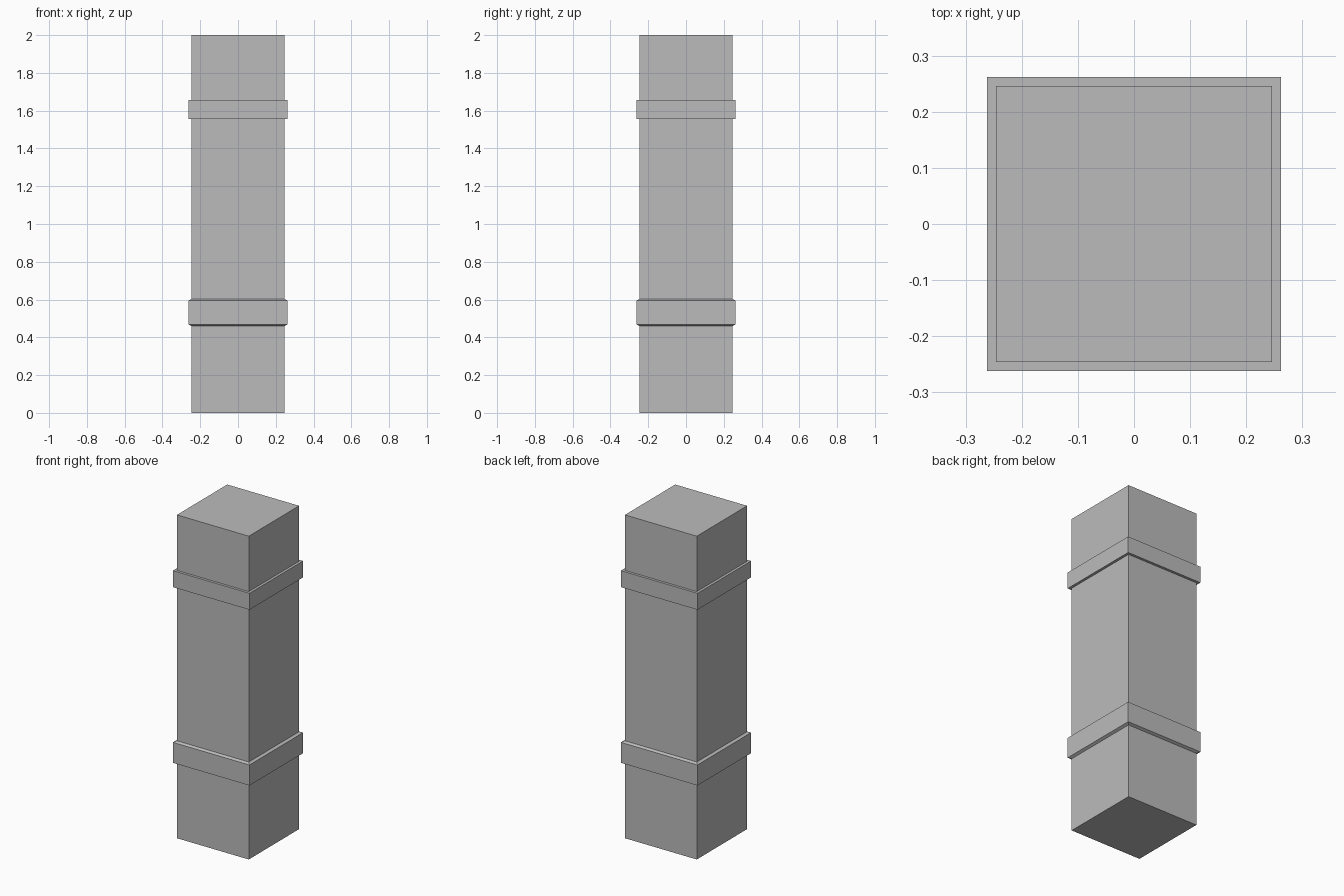
import bpy
import bmesh

cube = bpy.data.objects.get("Cube")
if cube:
    bpy.data.objects.remove(cube, do_unlink=True)

STONE = (0.5, 0.5, 0.5, 1)
stone = bpy.data.materials.new("stone_grey")
stone.use_nodes = True
stone.diffuse_color = STONE
stone.node_tree.nodes["Principled BSDF"].inputs["Base Color"].default_value = STONE

CORNERS = ((-1, -1), (1, -1), (1, 1), (-1, 1))


def square_loft(name, profile):
    """Stack square rings given as (half width, height) and cap both ends."""
    bm = bmesh.new()
    rings = [[bm.verts.new((x * r, y * r, z)) for x, y in CORNERS]
             for r, z in profile]
    for low, high in zip(rings, rings[1:]):
        for i in range(4):
            j = (i + 1) % 4
            bm.faces.new((low[i], low[j], high[j], high[i]))
    bm.faces.new(rings[0][::-1])
    bm.faces.new(rings[-1])
    mesh = bpy.data.meshes.new(name)
    bm.to_mesh(mesh)
    bm.free()
    mesh.materials.append(stone)
    obj = bpy.data.objects.new(name, mesh)
    bpy.context.collection.objects.link(obj)
    return obj


SHAFT, BAND = 0.246, 0.262

# Square pillar shaft
square_loft("pillar_shaft", [(SHAFT, 0), (SHAFT, 2)])

# Plain upper band
square_loft("upper_band", [(BAND, 1.555), (BAND, 1.657)])

# Lower band with sloped upper and lower edges
square_loft("lower_band", [(SHAFT, 0.46), (BAND, 0.468),
                           (BAND, 0.595), (SHAFT, 0.603)])
